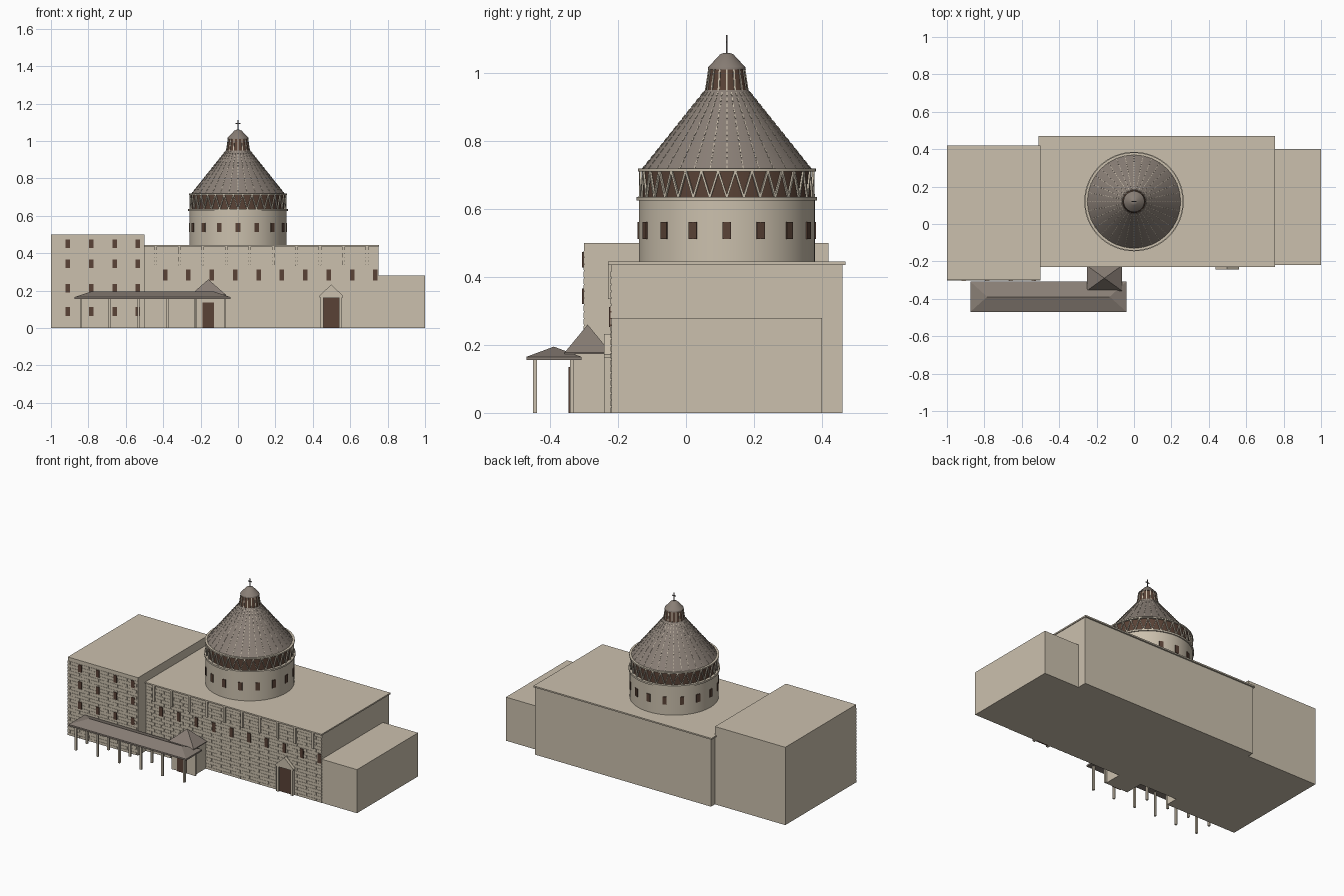
import bpy, bmesh, math
from mathutils import Vector, Matrix

cube = bpy.data.objects.get("Cube")
if cube:
    bpy.data.objects.remove(cube)


def material(name, rgb):
    m = bpy.data.materials.new(name)
    m.use_nodes = True
    m.diffuse_color = (*rgb, 1)
    m.node_tree.nodes["Principled BSDF"].inputs["Base Color"].default_value = (*rgb, 1)
    return m


STONE = material("pale stone", (0.60, 0.53, 0.42))
ROOF = material("grey brown roof", (0.25, 0.21, 0.18))
BROWN = material("dark brown", (0.10, 0.055, 0.037))
METAL = material("dark metal", (0.10, 0.09, 0.09))


def finish(name, bm, mat, smooth=False):
    bmesh.ops.recalc_face_normals(bm, faces=bm.faces)
    me = bpy.data.meshes.new(name)
    bm.to_mesh(me)
    bm.free()
    me.materials.append(mat)
    ob = bpy.data.objects.new(name, me)
    bpy.context.collection.objects.link(ob)
    if smooth:
        bpy.ops.object.select_all(action='DESELECT')
        ob.select_set(True)
        bpy.context.view_layer.objects.active = ob
        bpy.ops.object.shade_smooth_by_angle(angle=math.radians(30))
    return ob


def add_box(bm, x0, x1, y0, y1, z0, z1):
    size = Matrix.Diagonal((x1 - x0, y1 - y0, z1 - z0, 1))
    mid = Matrix.Translation(((x0 + x1) / 2, (y0 + y1) / 2, (z0 + z1) / 2))
    bmesh.ops.create_cube(bm, size=1, matrix=mid @ size)


def boxes(name, mat, items):
    bm = bmesh.new()
    for b in items:
        add_box(bm, *b)
    return finish(name, bm, mat)


def add_strut(bm, a, b, w):
    a, b = Vector(a), Vector(b)
    d = b - a
    rot = d.to_track_quat('Z', 'Y').to_matrix().to_4x4()
    bmesh.ops.create_cube(bm, size=1, matrix=Matrix.Translation((a + b) / 2) @ rot
                          @ Matrix.Diagonal((w, w, d.length, 1)))


CY = 0.12  # dome axis


def polar(r, ang, z):
    return (r * math.sin(ang), CY - r * math.cos(ang), z)


def lathe(name, mat, profile, n=64):
    bm = bmesh.new()
    rings = [[bm.verts.new(polar(r, math.tau * i / n, z)) for i in range(n)]
             for r, z in profile]
    for lo, hi in zip(rings, rings[1:]):
        for i in range(n):
            j = (i + 1) % n
            bm.faces.new((lo[i], lo[j], hi[j], hi[i]))
    bm.faces.new(rings[0])
    bm.faces.new(rings[-1])
    return finish(name, bm, mat, True)


def hip_roof(name, x0, x1, y0, y1, z0, z1, top, inset):
    # eave slab with sloped faces rising to a ridge or a point
    bm = bmesh.new()
    corners = [(x0, y0), (x1, y0), (x1, y1), (x0, y1)]
    lo = [bm.verts.new((x, y, z0)) for x, y in corners]
    hi = [bm.verts.new((x, y, z1)) for x, y in corners]
    ym = (y0 + y1) / 2
    a = bm.verts.new((x0 + inset, ym, top))
    b = bm.verts.new((x1 - inset, ym, top))
    bm.faces.new(lo)
    for i in range(4):
        j = (i + 1) % 4
        bm.faces.new((lo[i], lo[j], hi[j], hi[i]))
    bm.faces.new((hi[0], hi[1], b, a))
    bm.faces.new((hi[1], hi[2], b))
    bm.faces.new((hi[2], hi[3], a, b))
    bm.faces.new((hi[3], hi[0], a))
    bmesh.ops.remove_doubles(bm, verts=bm.verts, dist=0.0005)
    finish(name, bm, ROOF)


# Main masses
boxes("main_hall", STONE, [(-0.5, 0.75, -0.22, 0.46, 0, 0.436)])
boxes("hall_cornice", STONE, [(-0.51, 0.755, -0.23, 0.47, 0.436, 0.445)])
boxes("right_wing", STONE, [(-1, -0.5, -0.30, 0.42, 0, 0.5)])
boxes("left_wing", STONE, [(0.75, 1, -0.22, 0.40, 0, 0.28)])


# Staggered stonework on the front walls
def stonework(name, x0, x1, y, top):
    length, height, gap = 0.045, 0.02, 0.004
    items = []
    for row in range(int(top / height)):
        x = x0 - (length / 2 if row % 2 else 0)
        while x < x1 - gap:
            items.append((max(x, x0), min(x + length - gap, x1), y - 0.002, y + 0.002,
                          row * height, (row + 1) * height - gap))
            x += length
    boxes(name, STONE, items)


stonework("hall_stonework", -0.5, 0.75, -0.22, 0.42)
stonework("wing_stonework", -1, -0.5, -0.30, 0.49)

# Front windows and wall strips
boxes("wing_windows", BROWN, [(x - 0.012, x + 0.012, -0.306, -0.297, z, z + 0.046)
                              for x in (-0.91, -0.785, -0.66, -0.535)
                              for z in (0.065, 0.19, 0.32, 0.428)])
boxes("hall_windows", BROWN, [(x - 0.012, x + 0.012, -0.226, -0.217, 0.253, 0.312)
                              for x in [-0.39 + 0.125 * i for i in range(10)]])
boxes("wall_strips", STONE, [(x - 0.007, x + 0.007, -0.23, -0.218, 0.335, 0.437)
                             for x in [-0.44 + 0.1255 * i for i in range(10)]])

# Side portal with gable
boxes("portal_door", BROWN, [(0.456, 0.541, -0.228, -0.217, 0, 0.16)])
bm = bmesh.new()
for x in (0.448, 0.549):
    add_box(bm, x - 0.008, x + 0.008, -0.24, -0.218, 0, 0.165)
gable = bm.faces.new([bm.verts.new((x, -0.242, z)) for x, z in
                      ((0.435, 0.162), (0.562, 0.162), (0.562, 0.172), (0.498, 0.232), (0.435, 0.172))])
ext = bmesh.ops.extrude_face_region(bm, geom=[gable])
bmesh.ops.translate(bm, vec=(0, 0.024, 0),
                    verts=[v for v in ext["geom"] if isinstance(v, bmesh.types.BMVert)])
bm.faces.new([v for v in gable.verts]) if not gable.is_valid else None
finish("portal_surround", bm, STONE)

# Entry pavilion
boxes("entry_body", STONE, [(-0.235, -0.075, -0.34, -0.22, 0, 0.176)])
boxes("entry_door", BROWN, [(-0.19, -0.127, -0.346, -0.338, 0, 0.135)])
hip_roof("entry_roof", -0.252, -0.065, -0.357, -0.222, 0.173, 0.178, 0.26, 0.0935)

# Covered walk
hip_roof("porch_roof", -0.875, -0.04, -0.47, -0.308, 0.155, 0.165, 0.195, 0.09)
boxes("porch_posts", STONE, [(x - 0.006, x + 0.006, y - 0.006, y + 0.006, 0, 0.157)
                             for x in [-0.84 + 0.154 * i for i in range(6)]
                             for y in (-0.445, -0.335)])

# Drum and its ring mouldings
lathe("drum", STONE, [(0.259, 0.44), (0.259, 0.625)])
lathe("drum_ring", STONE, [(0.266, 0.625), (0.266, 0.636)])
lathe("gallery_wall", BROWN, [(0.25, 0.636), (0.25, 0.712)])
lathe("gallery_ring", STONE, [(0.262, 0.711), (0.262, 0.719)])

# Drum windows
bm = bmesh.new()
for i in range(16):
    ang = math.tau * i / 16
    bmesh.ops.create_cube(bm, size=1, matrix=Matrix.Translation(polar(0.258, ang, 0.537))
                          @ Matrix.Rotation(ang, 4, 'Z') @ Matrix.Diagonal((0.025, 0.01, 0.05, 1)))
finish("drum_windows", bm, BROWN)

# Gallery lattice
bm = bmesh.new()
N = 32
for i in range(N):
    a, b = math.tau * i / N, math.tau * (i + 0.5) / N
    add_strut(bm, polar(0.256, a, 0.634), polar(0.256, b, 0.713), 0.006)
    add_strut(bm, polar(0.256, b, 0.713), polar(0.256, a + math.tau / N, 0.634), 0.006)
finish("gallery_lattice", bm, STONE)

# Conical roof with broken seam ribs
R0, Z0, R1, Z1 = 0.25, 0.717, 0.064, 0.95
lathe("cone_roof", ROOF, [(R0, Z0), (R1, Z1)])
bm = bmesh.new()
DASHES = 14
for i in range(N):
    ang = math.tau * i / N
    for k in range(DASHES):
        ends = [polar(R0 + (R1 - R0) * t, ang, Z0 + (Z1 - Z0) * t)
                for t in (k / DASHES, (k + 0.6) / DASHES)]
        add_strut(bm, *ends, 0.003)
finish("cone_ribs", bm, STONE)

# Lantern, cap and cross
lathe("lantern", BROWN, [(0.062, 0.95), (0.052, 1.013)], 32)
bm = bmesh.new()
for i in range(16):
    ang = math.tau * i / 16
    add_strut(bm, polar(0.062, ang, 0.948), polar(0.052, ang, 1.014), 0.005)
finish("lantern_posts", bm, STONE)
lathe("lantern_cap", ROOF, [(0.056, 1.011), (0.055, 1.017), (0.02, 1.055), (0.008, 1.06)], 32)
boxes("roof_cross", METAL, [(-0.002, 0.002, CY - 0.002, CY + 0.002, 1.058, 1.112),
                            (-0.013, 0.013, CY - 0.002, CY + 0.002, 1.09, 1.095)])
